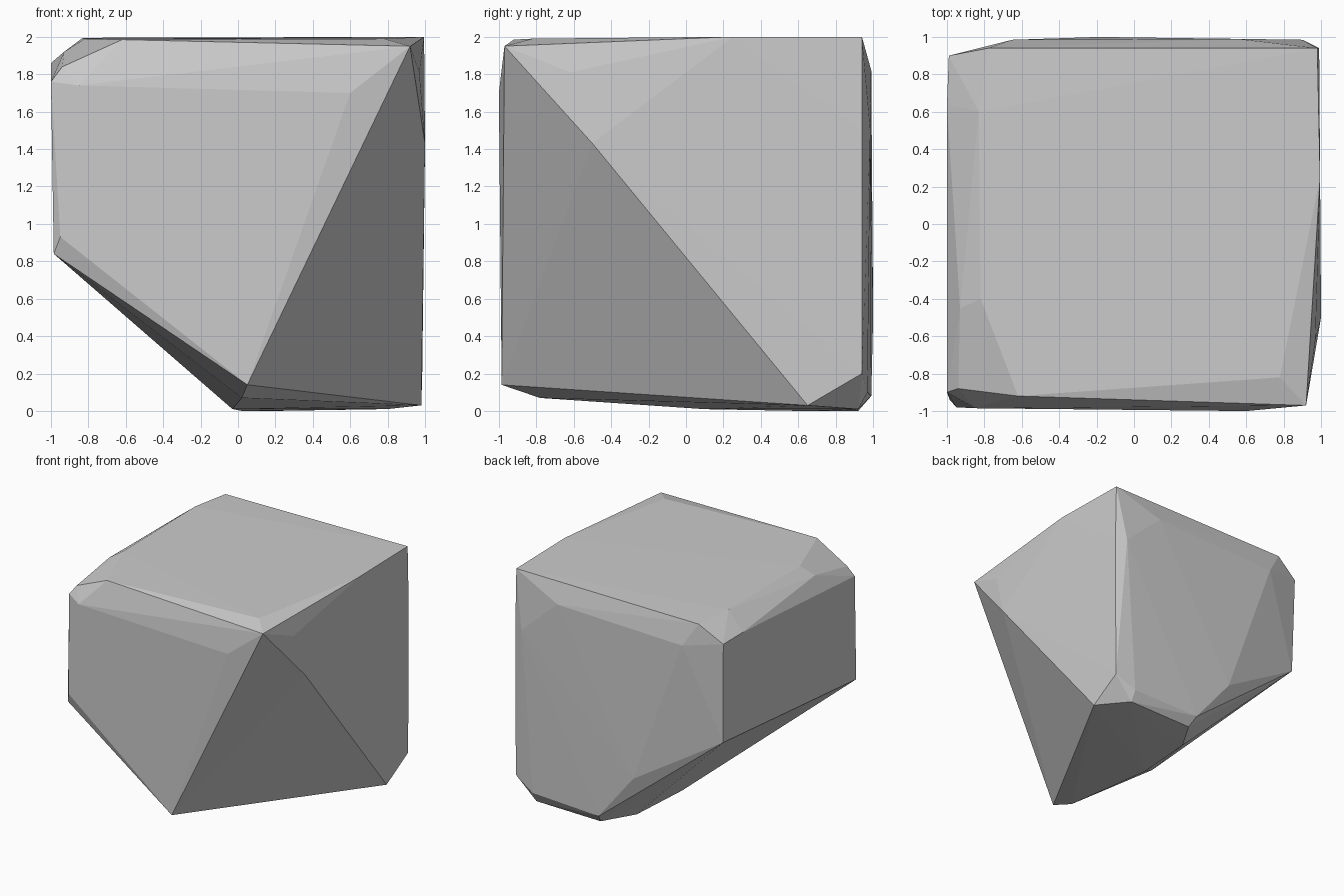
import bpy, bmesh

# Corner points of a chipped boulder, grouped by side; the hull makes the facets
top = [(-0.62, -0.92, 1.985), (0.78, -0.82, 1.99), (0.995, 0.25, 2), (0.98, 0.94, 2),
       (-0.78, 0.94, 1.985), (-0.83, 0.6, 1.995), (-0.82, -0.4, 1.99)]
front = [(0.92, -0.97, 1.95), (0.6, -1, 1.7), (-0.85, -0.985, 1.74),
         (-0.95, -0.98, 0.93), (0.05, -0.985, 0.14)]
right = [(0.97, -0.62, 1.81), (1, -0.5, 1.43), (0.98, 0.65, 0.03),
         (0.985, 0.94, 0.2), (0.99, 0.94, 1.5)]
back = [(0.55, 0.99, 1.82), (0.9, 0.985, 1.5), (-0.65, 0.985, 1.78), (-0.19, 1, 0.5),
        (0.15, 0.99, 0.08), (0.8, 0.97, 0.1)]
left = [(-0.99, 0.9, 1.85), (-1, 0.64, 1.86), (-1, -0.9, 1.76), (-0.94, -0.88, 1.84),
        (-0.985, -0.94, 0.84), (-0.975, 0.88, 0.98), (-0.93, -0.45, 1.92)]
bottom = [(0.02, -0.78, 0.07), (-0.03, 0.1, 0.01), (0.02, 0.65, 0), (0.18, 0.92, 0),
          (0.8, 0.92, 0.01)]

# Boulder
bm = bmesh.new()
for p in top + front + right + back + left + bottom:
    bm.verts.new(p)
hull = bmesh.ops.convex_hull(bm, input=bm.verts[:])
loose = [v for v in bm.verts if not v.link_faces]
bmesh.ops.delete(bm, geom=loose, context='VERTS')
bmesh.ops.recalc_face_normals(bm, faces=bm.faces[:])

mesh = bpy.data.meshes.new("boulder")
bm.to_mesh(mesh)
bm.free()
boulder = bpy.data.objects.new("boulder", mesh)
bpy.context.collection.objects.link(boulder)
